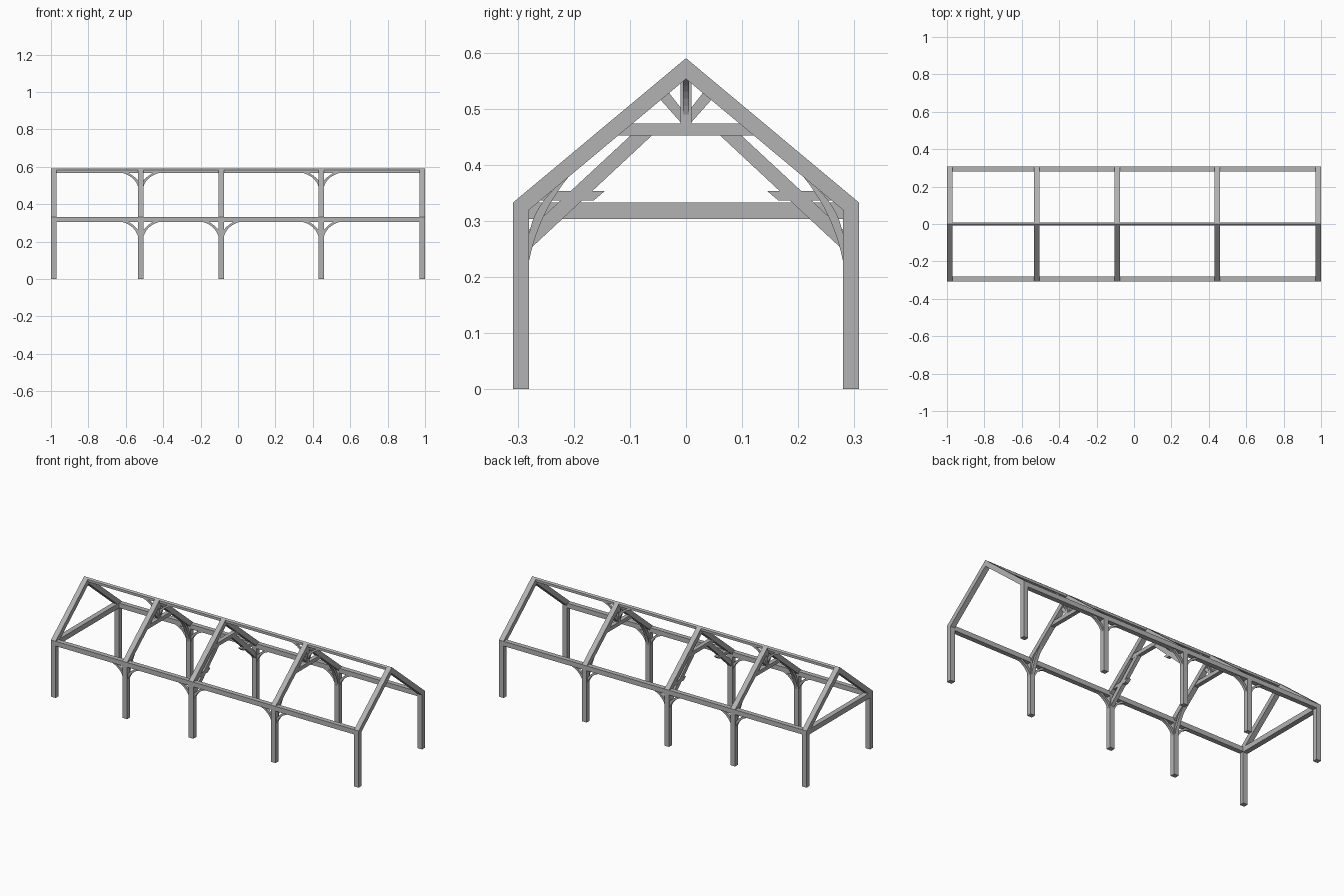
import bpy
import bmesh
from mathutils import Vector

if "Cube" in bpy.data.objects:
    bpy.data.objects.remove(bpy.data.objects["Cube"], do_unlink=True)

timber = bpy.data.materials.new("grey timber")
timber.use_nodes = True
grey = (0.45, 0.45, 0.45, 1)
timber.diffuse_color = grey
timber.node_tree.nodes["Principled BSDF"].inputs["Base Color"].default_value = grey

W = 0.03                       # timber section
OUT, INN = 0.308, 0.28         # post faces across the building
EAVE, APEX = 0.333, 0.59
SLOPE = (APEX - EAVE) / OUT
BAYS = [-0.985, -0.52, -0.09, 0.445, 0.985]
ARCHED = [BAYS[1], BAYS[3]]
MIDDLE = BAYS[2]


def prism(name, pts, along, centre, width):
    """Extrude a profile: (y, z) along x, or (x, z) along y."""
    bm = bmesh.new()
    rings = []
    for off in (centre - width / 2, centre + width / 2):
        rings.append([bm.verts.new((off, a, z) if along == "x" else (a, off, z))
                      for a, z in pts])
    n = len(pts)
    bm.faces.new(rings[0])
    bm.faces.new(rings[1])
    for i in range(n):
        j = (i + 1) % n
        bm.faces.new((rings[0][i], rings[0][j], rings[1][j], rings[1][i]))
    bmesh.ops.recalc_face_normals(bm, faces=bm.faces)
    mesh = bpy.data.meshes.new(name)
    bm.to_mesh(mesh)
    bm.free()
    mesh.materials.append(timber)
    obj = bpy.data.objects.new(name, mesh)
    bpy.context.collection.objects.link(obj)
    return obj


def rect(a0, a1, z0, z1):
    return [(a0, z0), (a1, z0), (a1, z1), (a0, z1)]


def bezier(p, c, q, steps=8):
    p, c, q = Vector(p), Vector(c), Vector(q)
    return [tuple(p * (1 - t) ** 2 + c * 2 * t * (1 - t) + q * t * t)
            for t in (i / steps for i in range(steps + 1))]


def flip(pts, s, origin=0):
    return [(origin + s * a, z) for a, z in pts]


def under(y):
    """Height of the rafter underside."""
    return 0.553 - y * SLOPE


def knee(name, x, y, z, reach, drop, width):
    """Pair of curved braces along the building below a beam at height z."""
    h = W / 2 - 0.002
    inner = bezier((h, z - drop), (h + 0.018, z - 0.018), (h + reach, z))
    outer = bezier((h + reach * 0.6, z), (h + 0.02, z - 0.02), (h, z - drop * 0.55))
    for s, side in ((1, "left"), (-1, "right")):
        prism(f"{name}_{side}", flip(inner + outer, s, x), "y", y, width)


# Posts and rafters of each frame
for x in BAYS:
    for s in (1, -1):
        prism("post", flip(rect(INN, OUT, 0, EAVE), s), "x", x, W)
        prism("rafter", flip([(OUT, EAVE), (0, APEX), (0, 0.553),
                              (INN, under(INN)), (INN, 0.31), (OUT, 0.31)], s), "x", x, W)

# Long beams
for s in (1, -1):
    prism("eave_beam", flip(rect(INN, OUT, 0.305, EAVE), s), "x", 0, 2)
r = 0.009
prism("ridge_beam", [(-r, 0.568), (r, 0.568), (r, APEX - r * SLOPE),
                     (0, APEX), (-r, APEX - r * SLOPE)], "x", 0, 2)

# Tie beam closing one end
prism("tie_beam", rect(-INN, INN, 0.303, EAVE), "x", BAYS[0], W)

# Collars
for x in ARCHED + [MIDDLE]:
    prism("collar", [(-0.122, 0.452), (0.122, 0.452), (0.097, 0.474), (-0.097, 0.474)],
          "x", x, W * 0.8)

# Arched frames: curved braces, king post and struts
for x in ARCHED:
    prism("king_post", rect(-0.01, 0.01, 0.474, 0.575), "x", x, 0.024)
    for s in (1, -1):
        arch = bezier((INN, 0.227), (0.264, 0.311), (0.21, under(0.21)))
        back = bezier((0.235, under(0.235)), (0.272, 0.322), (INN, 0.275))
        prism("arched_brace", flip(arch + back, s), "x", x, 0.02)
        prism("king_strut", flip([(0.008, 0.474), (0.045, under(0.045)),
                                  (0.03, under(0.03)), (0.008, 0.5)], s), "x", x, 0.016)
    knee("ridge_brace", x, 0, 0.57, 0.095, 0.08, 0.01)

# Middle frame: straight braces with short horizontal ties
for s in (1, -1):
    prism("straight_brace", flip([(INN, 0.248), (0.06, 0.453), (0.098, 0.453),
                                  (INN, 0.284)], s), "x", MIDDLE, 0.022)
    prism("short_tie", flip([(0.165, 0.336), (0.26, 0.336), (0.24, 0.353),
                             (0.145, 0.353)], s), "x", MIDDLE, 0.022)

# Wall knee braces
for x in ARCHED + [MIDDLE]:
    for s in (1, -1):
        knee("wall_brace", x, s * 0.293, 0.308, 0.095, 0.085, 0.016)
